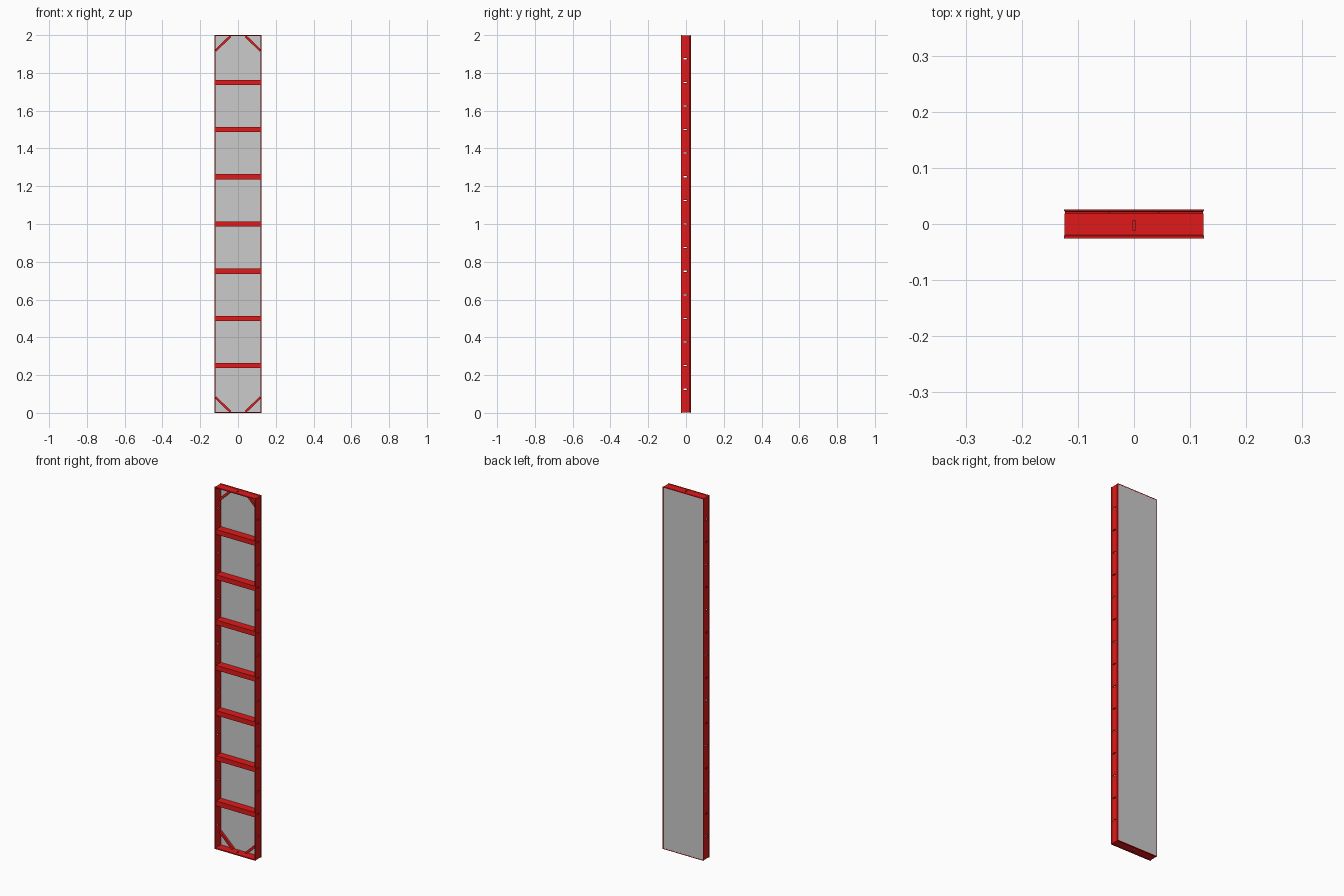
import bpy, bmesh, math
from mathutils import Matrix, Vector

if "Cube" in bpy.data.objects:
    bpy.data.objects.remove(bpy.data.objects["Cube"])

red = bpy.data.materials.new("red_paint")
red.diffuse_color = (0.75, 0.01, 0.01, 1)
red.use_nodes = True
red.node_tree.nodes["Principled BSDF"].inputs["Base Color"].default_value = red.diffuse_color
W, D, H = 0.125, 0.026, 2.0     # half width, half depth, height


def finish(name, bm, mat=None):
    bmesh.ops.recalc_face_normals(bm, faces=bm.faces)
    me = bpy.data.meshes.new(name)
    bm.to_mesh(me)
    bm.free()
    ob = bpy.data.objects.new(name, me)
    bpy.context.collection.objects.link(ob)
    if mat:
        me.materials.append(mat)
    return ob


def add_box(bm, centre, size, angle=0):
    m = (Matrix.Translation(centre) @ Matrix.Rotation(angle, 4, 'Y')
         @ Matrix.Diagonal((*size, 1)))
    bmesh.ops.create_cube(bm, size=1, matrix=m)


# Edge frame: a grooved flat profile (inset, y) swept round the mitred rectangle
profile = [(0, -D), (0, -0.021), (0.0015, -0.020), (0.0015, 0.019),
           (0.003, 0.021), (0, 0.0235), (0, D), (0.004, D),
           (0.006, 0.022), (0.006, -D)]
bm = bmesh.new()
rings = []
for sx, sz in ((-1, -1), (1, -1), (1, 1), (-1, 1)):
    rings.append([bm.verts.new((sx * (W - d), y, H / 2 + sz * (H / 2 - d)))
                  for d, y in profile])
n = len(profile)
for i in range(4):
    a, b = rings[i], rings[(i + 1) % 4]
    for j in range(n):
        k = (j + 1) % n
        bm.faces.new((a[j], a[k], b[k], b[j]))
frame = finish("edge_frame", bm, red)

# Wedge slots through the side rails and the two end rails
bm = bmesh.new()
for i in range(1, 16):
    for s in (-1, 1):
        add_box(bm, (s * W, -0.003, i * 0.125), (0.03, 0.018, 0.006))
for z in (0, H):
    add_box(bm, (0, -0.003, z), (0.006, 0.018, 0.03))
cutter = finish("slot_cutter", bm)
cutter.hide_render = True
mod = frame.modifiers.new("slots", 'BOOLEAN')
mod.operation, mod.solver, mod.object = 'DIFFERENCE', 'EXACT', cutter
bpy.context.view_layer.objects.active = frame
bpy.ops.object.modifier_apply(modifier=mod.name)
bpy.data.objects.remove(cutter)

# Facing sheet held inside the frame
bm = bmesh.new()
add_box(bm, (0, 0.0237, H / 2), (2 * W - 0.008, 0.0040, H - 0.008))
finish("facing_sheet", bm)

# Hollow cross bars, open at the ends behind the slots
for i in range(1, 8):
    bm = bmesh.new()
    loops = []
    for t in (0, 0.003):
        for x in (-0.119, 0.119):
            loops.append([bm.verts.new((x, y, i * 0.25 + z)) for y, z in (
                (-0.021 + t, -0.0135 + t), (0.0217 - t, -0.0135 + t),
                (0.0217 - t, 0.0135 - t), (-0.021 + t, 0.0135 - t))])
    for a, b in ((0, 1), (2, 3), (0, 2), (1, 3)):
        for j in range(4):
            k = (j + 1) % 4
            bm.faces.new((loops[a][j], loops[a][k], loops[b][k], loops[b][j]))
    finish(f"cross_bar_{i}", bm, red)

# Diagonal corner braces against the sheet
for sz, z0 in ((1, 0), (-1, H)):
    for sx in (-1, 1):
        p = Vector((sx * 0.119, 0.015, z0 + sz * 0.082))
        q = Vector((sx * 0.040, 0.015, z0 + sz * 0.006))
        v = q - p
        bm = bmesh.new()
        add_box(bm, (p + q) / 2, (v.length, 0.0135, 0.012),
                -math.atan2(v.z, v.x))
        finish("corner_brace", bm, red)
